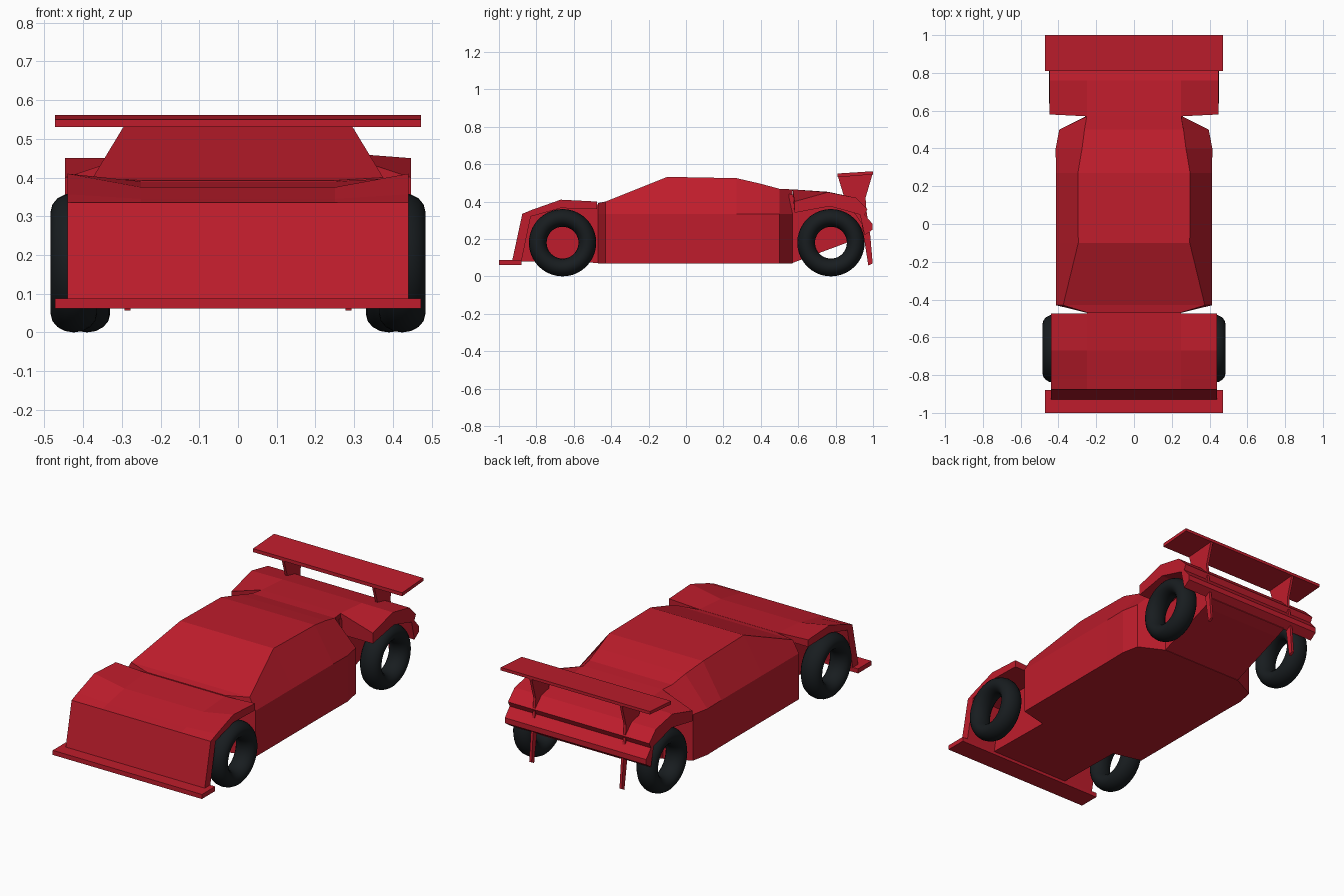
import bpy, bmesh, math

if "Cube" in bpy.data.objects:
    bpy.data.objects.remove(bpy.data.objects["Cube"])


def material(name, rgb):
    m = bpy.data.materials.new(name)
    m.diffuse_color = (*rgb, 1)
    m.use_nodes = True
    m.node_tree.nodes["Principled BSDF"].inputs["Base Color"].default_value = m.diffuse_color
    return m


RED = material("red_paint", (0.52, 0.012, 0.025))
BLACK = material("tyre_rubber", (0.009, 0.012, 0.014))


def loft(name, sections, mat=RED):
    """Skin a row of closed loops with equal point counts and cap both ends."""
    bm = bmesh.new()
    rings = [[bm.verts.new(p) for p in s] for s in sections]
    n = len(rings[0])
    for a, b in zip(rings, rings[1:]):
        for i in range(n):
            j = (i + 1) % n
            bm.faces.new((a[i], a[j], b[j], b[i]))
    bm.faces.new(rings[0])
    bm.faces.new(rings[-1])
    bmesh.ops.recalc_face_normals(bm, faces=bm.faces)
    me = bpy.data.meshes.new(name)
    bm.to_mesh(me)
    bm.free()
    me.materials.append(mat)
    ob = bpy.data.objects.new(name, me)
    bpy.context.collection.objects.link(ob)
    return ob


def extrude(name, profile, x0, x1):
    """Extrude a (y, z) side profile across x."""
    return loft(name, [[(x, y, z) for y, z in profile] for x in (x0, x1)])


def winged(name, centre, outer, x_in, x_out):
    """Side profile that changes shape towards both outer edges."""
    cols = [(-x_out, outer), (-x_in, centre), (x_in, centre), (x_out, outer)]
    return loft(name, [[(x, y, z) for y, z in prof] for x, prof in cols])


# Cabin: y, sill half width, roof half width, roof height
cabin = [(-0.47, 0.25, 0.245, 0.392), (-0.43, 0.413, 0.375, 0.40),
         (-0.10, 0.413, 0.295, 0.532), (0.27, 0.413, 0.297, 0.525),
         (0.40, 0.415, 0.275, 0.495), (0.50, 0.395, 0.262, 0.468),
         (0.57, 0.255, 0.25, 0.465)]
loft("cabin", [[(-s, y, 0.07), (-s, y, 0.333), (-t, y, h),
                (t, y, h), (s, y, 0.333), (s, y, 0.07)] for y, s, t, h in cabin])

# Nose shell with raised front fenders
nose_tail = [(-0.475, 0.36), (-0.67, 0.365), (-0.83, 0.32), (-0.88, 0.08)]
nose_front = [(-0.93, 0.08), (-0.875, 0.335)]
winged("nose_and_front_fenders",
       nose_front + [(-0.82, 0.345), (-0.67, 0.375), (-0.475, 0.39)] + nose_tail,
       nose_front + [(-0.82, 0.357), (-0.67, 0.41), (-0.475, 0.40)] + nose_tail,
       0.25, 0.44)

# Narrow body between the front wheels
extrude("front_chassis", [(-0.91, 0.08), (-0.86, 0.32), (-0.67, 0.37),
                          (-0.45, 0.385), (-0.45, 0.072)], -0.25, 0.25)

# Front splitter
extrude("front_splitter", [(-1.0, 0.062), (-1.0, 0.088), (-0.88, 0.088),
                           (-0.88, 0.062)], -0.472, 0.472)

# Rear deck with fenders and stepped tail lip
tail = [(0.91, 0.42), (0.97, 0.36), (0.955, 0.33), (0.998, 0.28),
        (0.998, 0.25), (0.955, 0.22), (0.93, 0.33), (0.77, 0.375), (0.58, 0.34)]
winged("rear_deck_and_fenders",
       [(0.57, 0.465), (0.76, 0.452)] + tail,
       [(0.58, 0.40), (0.76, 0.45)] + tail, 0.25, 0.447)

# Rear body with upswept underside
extrude("rear_chassis", [(0.55, 0.07), (0.57, 0.072), (0.90, 0.195), (0.96, 0.22),
                         (0.96, 0.31), (0.90, 0.40), (0.55, 0.44)], -0.255, 0.255)

# Rear wing and its two blade struts
extrude("rear_wing", [(0.81, 0.53), (0.81, 0.55), (1.0, 0.562), (1.0, 0.545)],
        -0.472, 0.472)
for side, s in (("left", -1), ("right", 1)):
    extrude(side + "_wing_strut",
            [(0.812, 0.535), (0.85, 0.41), (0.94, 0.28), (0.975, 0.057),
             (0.998, 0.07), (0.985, 0.22), (0.965, 0.35), (0.96, 0.42), (0.998, 0.55)],
            s * 0.278, s * 0.293)

# Open ring tyres
for end, y, x in (("front", -0.66, 0.424), ("rear", 0.775, 0.39)):
    for side, s in (("left", -1), ("right", 1)):
        bpy.ops.mesh.primitive_torus_add(
            major_radius=0.1325, minor_radius=0.0475, major_segments=40,
            minor_segments=16, location=(s * x, y, 0.18),
            rotation=(0, math.pi / 2, 0))
        tyre = bpy.context.object
        tyre.name = f"{end}_{side}_tyre"
        tyre.scale.z = 1.26
        tyre.data.materials.append(BLACK)
        bpy.ops.object.shade_smooth()
